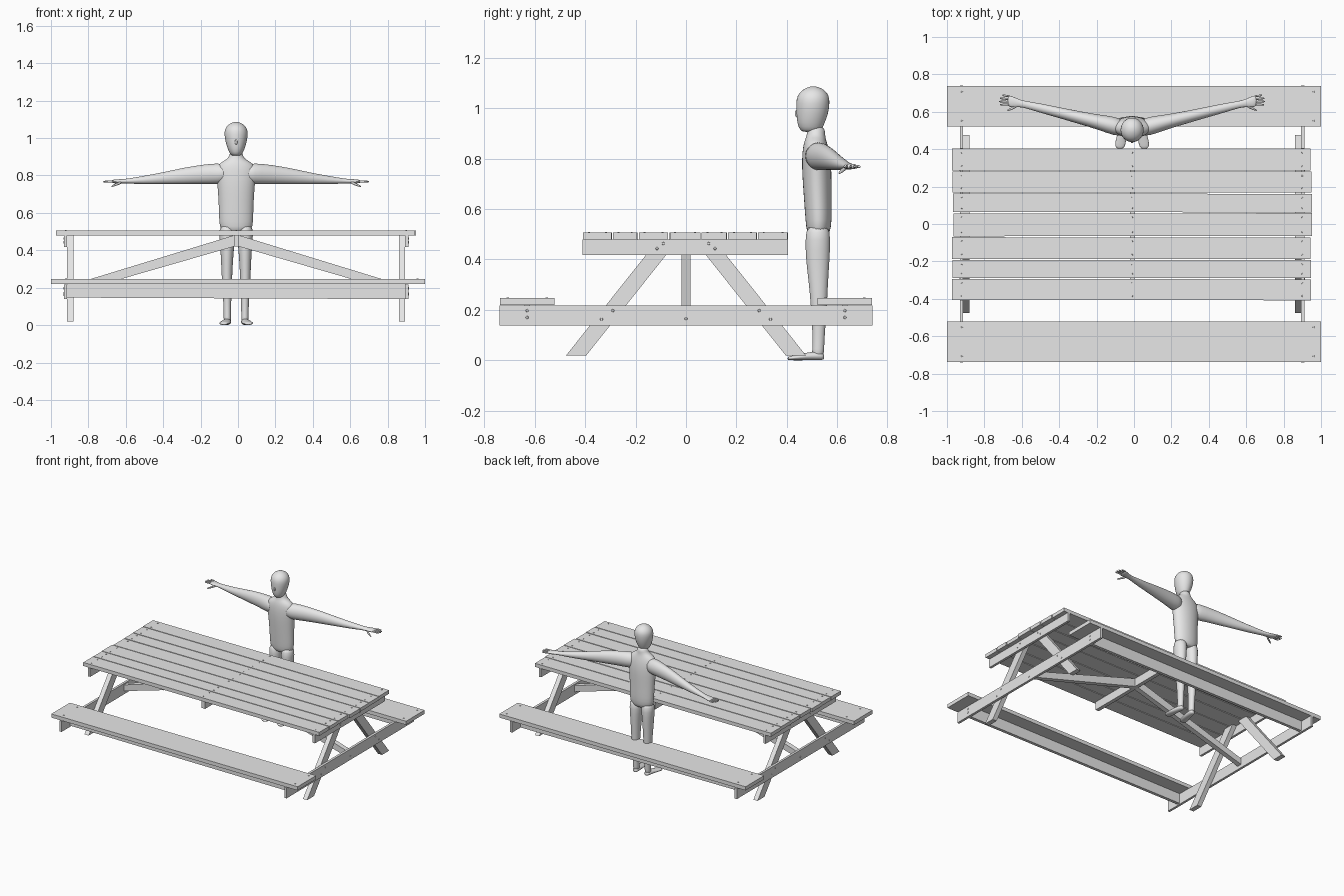
import bpy, bmesh, math, random
from mathutils import Vector, Matrix

random.seed(4)
grey = bpy.data.materials.new("plain grey")
grey.diffuse_color = (0.8, 0.8, 0.8, 1)


def finish(name, bm):
    bmesh.ops.recalc_face_normals(bm, faces=bm.faces)
    me = bpy.data.meshes.new(name)
    bm.to_mesh(me)
    bm.free()
    me.materials.append(grey)
    ob = bpy.data.objects.new(name, me)
    bpy.context.collection.objects.link(ob)
    return ob


def box(name, x0, x1, y0, y1, z0, z1, yaw=0.0):
    bm = bmesh.new()
    bmesh.ops.create_cube(bm, size=1)
    mid = Vector(((x0 + x1) / 2, (y0 + y1) / 2, (z0 + z1) / 2))
    size = Matrix.Diagonal((x1 - x0, y1 - y0, z1 - z0, 1))
    bm.transform(Matrix.Translation(mid) @ Matrix.Rotation(yaw, 4, 'Z') @ size)
    return finish(name, bm)


def place(axis, pos, a, b):
    v = [a, b]
    v.insert(axis, pos)
    return v


def prism(name, pts, axis, lo, hi):
    """Extrude a flat outline along an axis."""
    bm = bmesh.new()
    f = bm.faces.new([bm.verts.new(place(axis, lo, a, b)) for a, b in pts])
    ext = bmesh.ops.extrude_face_region(bm, geom=[f])
    d = Vector(place(axis, hi - lo, 0, 0))
    bmesh.ops.translate(bm, vec=d, verts=[g for g in ext['geom'] if isinstance(g, bmesh.types.BMVert)])
    return finish(name, bm)


def loft(name, axis, sections, n=16):
    """Skin ellipses (pos, centre a, centre b, radius a, radius b) along an axis."""
    bm = bmesh.new()
    rings = []
    for p, ca, cb, ra, rb in sections:
        rings.append([bm.verts.new(place(axis, p, ca + ra * math.cos(2 * math.pi * i / n),
                                         cb + rb * math.sin(2 * math.pi * i / n))) for i in range(n)])
    for r, s in zip(rings, rings[1:]):
        for i in range(n):
            j = (i + 1) % n
            bm.faces.new((r[i], r[j], s[j], s[i]))
    bm.faces.new(rings[0])
    bm.faces.new(rings[-1])
    for f in bm.faces:
        f.smooth = True
    ob = finish(name, bm)
    ob.modifiers.new("smooth", 'SUBSURF').levels = 1
    return ob


def screws(name, spots, axis, r=0.006):
    bm = bmesh.new()
    rot = Matrix.Rotation(math.pi / 2, 4, 'Y') if axis == 0 else Matrix()
    for s in spots:
        bmesh.ops.create_cone(bm, cap_ends=True, segments=8, radius1=r, radius2=r * 0.7,
                              depth=0.005, matrix=Matrix.Translation(s) @ rot)
    return finish(name, bm)


# Table top planks
edges = [-0.41, -0.292, -0.19, -0.068, 0.06, 0.165, 0.283, 0.407]
top_spots = []
for i, (a, b) in enumerate(zip(edges, edges[1:])):
    j = random.uniform(-0.005, 0.005)
    box(f"top_plank_{i + 1}", -0.97 + j, 0.948 + j, a + 0.003, b - 0.003, 0.48, 0.506,
        random.uniform(-0.0012, 0.0012))
    for x in (-0.92, -0.01, 0.9):
        top_spots += [(x, a + 0.025, 0.506), (x, b - 0.025, 0.506)]
screws("top_screws", top_spots, 2, 0.005)

# Benches, each with a stiffening board below
bench_spots = []
for side, s in (("front", -1), ("back", 1)):
    y0, y1 = sorted((s * 0.522, s * 0.737))
    box(f"{side}_bench", -1, 1, y0, y1, 0.22, 0.247)
    prism(f"{side}_bench_rail", [(-0.915, 0.147), (0.895, 0.139), (0.895, 0.221), (-0.915, 0.221)],
          1, s * 0.63 - 0.011, s * 0.63 + 0.011)
    for x in (-0.92, 0.96):
        bench_spots += [(x, y0 + 0.03, 0.247), (x, y1 - 0.03, 0.247)]
screws("bench_screws", bench_spots, 2)

# End frames: seat beam and top beam outside, slanted legs inside
for side, s, out, mid, inn in (("left", -1, -0.931, -0.914, -0.88), ("right", 1, 0.912, 0.894, 0.86)):
    lo, hi = min(out, mid), max(out, mid)
    box(f"{side}_seat_beam", lo, hi, -0.74, 0.74, 0.139, 0.218)
    box(f"{side}_top_beam", lo, hi, -0.41, 0.405, 0.417, 0.48)
    for end, t in (("front", 1), ("back", -1)):
        leg = [(-0.475 * t, 0.02), (-0.395 * t, 0.02), (-0.03 * t, 0.479), (-0.11 * t, 0.479)]
        prism(f"{side}_{end}_leg", leg, 0, min(mid, inn), max(mid, inn))
    spots = [(out, 0, 0.165)]
    for t in (-1, 1):
        spots += [(out, t * y, z) for y, z in
                  ((0.63, 0.17), (0.63, 0.197), (0.335, 0.163), (0.29, 0.197), (0.115, 0.443), (0.09, 0.463))]
    screws(f"{side}_beam_screws", spots, 0, 0.007)

# Centre cleat and diagonal braces
box("centre_cleat", -0.022, 0.006, -0.39, 0.39, 0.42, 0.48)
prism("left_brace", [(-0.914, 0.163), (-0.022, 0.42), (-0.022, 0.48), (-0.914, 0.208)], 1, -0.018, 0.018)
prism("right_brace", [(0.894, 0.163), (0.006, 0.42), (0.006, 0.48), (0.894, 0.208)], 1, -0.018, 0.018)

# Standing figure: torso, neck and head
C = -0.01
loft("figure_torso", 2, [
    (0.495, C, 0.525, 0.05, 0.03), (0.505, C, 0.525, 0.085, 0.047), (0.55, C, 0.526, 0.093, 0.053),
    (0.62, C, 0.523, 0.094, 0.055), (0.70, C, 0.52, 0.098, 0.058), (0.77, C, 0.518, 0.104, 0.06),
    (0.83, C, 0.515, 0.112, 0.055), (0.865, C, 0.513, 0.092, 0.046), (0.882, C, 0.514, 0.058, 0.04),
    (0.90, C, 0.516, 0.037, 0.036), (0.93, C, 0.515, 0.034, 0.035)])
loft("figure_head", 2, [
    (0.905, C, 0.495, 0.02, 0.03), (0.912, C, 0.494, 0.032, 0.043), (0.94, C, 0.495, 0.046, 0.056),
    (0.98, C, 0.501, 0.058, 0.065), (1.02, C, 0.503, 0.065, 0.068), (1.05, C, 0.504, 0.061, 0.065),
    (1.073, C, 0.505, 0.042, 0.045), (1.084, C, 0.505, 0.018, 0.019), (1.086, C, 0.505, 0.006, 0.006)])
loft("figure_nose", 2, [(0.965, C, 0.44, 0.004, 0.005), (0.972, C, 0.438, 0.009, 0.008),
                        (0.995, C, 0.438, 0.005, 0.005)], 8)

for side, s in (("left", -1), ("right", 1)):
    # Legs and feet
    loft(f"figure_{side}_leg", 2, [
        (0.54, C + s * 0.047, 0.523, 0.042, 0.045), (0.48, C + s * 0.048, 0.523, 0.044, 0.051),
        (0.40, C + s * 0.048, 0.522, 0.036, 0.048), (0.30, C + s * 0.049, 0.525, 0.03, 0.038),
        (0.22, C + s * 0.049, 0.527, 0.027, 0.033), (0.10, C + s * 0.047, 0.526, 0.02, 0.024),
        (0.04, C + s * 0.047, 0.524, 0.02, 0.024), (0.012, C + s * 0.047, 0.522, 0.02, 0.024)])
    loft(f"figure_{side}_foot", 1, [
        (0.548, C + s * 0.046, 0.014, 0.01, 0.009), (0.54, C + s * 0.046, 0.017, 0.021, 0.017),
        (0.50, C + s * 0.05, 0.018, 0.023, 0.018), (0.45, C + s * 0.06, 0.012, 0.029, 0.012),
        (0.415, C + s * 0.065, 0.009, 0.028, 0.009), (0.402, C + s * 0.065, 0.007, 0.015, 0.006)])
    # Arms reach out and slightly back
    loft(f"figure_{side}_arm", 0, [
        (C + s * 0.04, 0.513, 0.81, 0.045, 0.05), (C + s * 0.10, 0.524, 0.809, 0.052, 0.058),
        (C + s * 0.17, 0.542, 0.807, 0.042, 0.053), (C + s * 0.28, 0.568, 0.798, 0.035, 0.045),
        (C + s * 0.40, 0.598, 0.784, 0.029, 0.031), (C + s * 0.50, 0.622, 0.775, 0.025, 0.022),
        (C + s * 0.58, 0.641, 0.77, 0.018, 0.013), (C + s * 0.61, 0.647, 0.769, 0.022, 0.012),
        (C + s * 0.645, 0.654, 0.768, 0.032, 0.011), (C + s * 0.667, 0.66, 0.768, 0.03, 0.008)])
    # Fingers and thumb
    for k in range(4):
        y = 0.638 + k * 0.015
        tip = 0.70 + (0.006, 0.011, 0.008, -0.006)[k]
        loft(f"figure_{side}_finger_{k + 1}", 0, [
            (C + s * 0.65, y, 0.768, 0.006, 0.007), (C + s * 0.685, y + 0.001 * k, 0.768, 0.006, 0.006),
            (C + s * (tip - 0.003), y + 0.002 * k, 0.767, 0.005, 0.005),
            (C + s * tip, y + 0.002 * k, 0.767, 0.002, 0.002)], 8)
    loft(f"figure_{side}_thumb", 0, [
        (C + s * 0.61, 0.635, 0.765, 0.009, 0.009), (C + s * 0.635, 0.621, 0.754, 0.008, 0.008),
        (C + s * 0.66, 0.61, 0.744, 0.006, 0.006), (C + s * 0.668, 0.607, 0.741, 0.002, 0.002)], 8)
